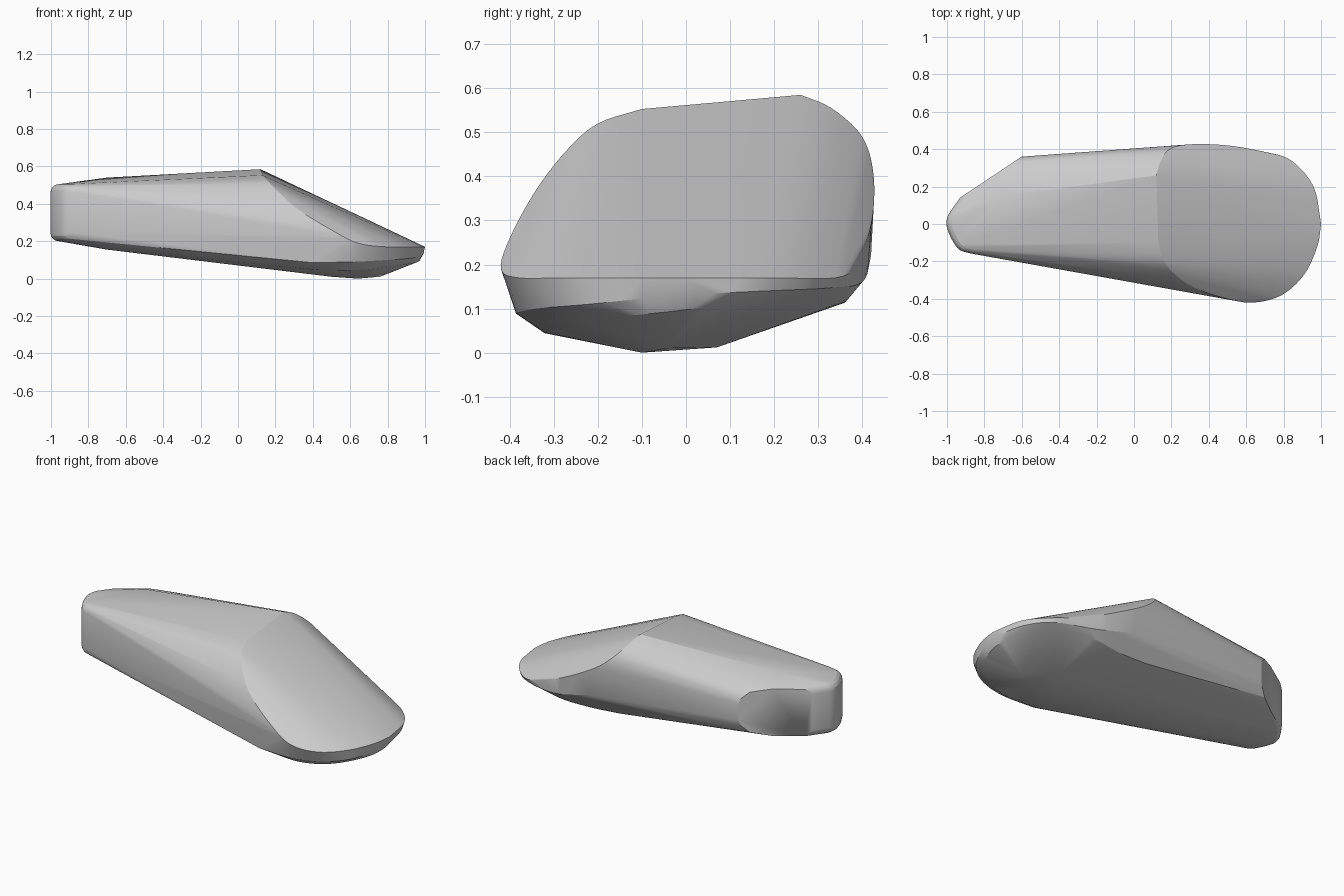
import bpy
import bmesh
from math import sin, cos, pi, radians
from mathutils import Vector

old_cube = bpy.data.objects.get("Cube")
if old_cube:
    bpy.data.objects.remove(old_cube, do_unlink=True)


def smooth_path(points, steps=5):
    """Sample a Catmull-Rom curve through the given points."""
    pts = [Vector(p) for p in points]
    pts = [pts[0] * 2 - pts[1]] + pts + [pts[-1] * 2 - pts[-2]]
    samples = []
    for a, b, c, d in zip(pts, pts[1:], pts[2:], pts[3:]):
        for i in range(steps):
            t = i / steps
            samples.append((b * 2 + (c - a) * t
                            + (a * 2 - b * 5 + c * 4 - d) * t ** 2
                            + (b * 3 - a - c * 3 + d) * t ** 3) / 2)
    return samples + [pts[-2]]


def rounded_wall(outline, low, high, radius, centre, steps=4):
    """Upright wall along an outline, with its top and bottom edges rounded."""
    points = []
    for p in smooth_path(outline, 3):
        inward = (Vector(centre) - p).normalized()
        for i in range(steps + 1):
            angle = i / steps * pi / 2
            inset = p + inward * radius * (1 - cos(angle))
            lift = radius * (1 - sin(angle))
            points.append(Vector((inset.x, inset.y, high - lift)))
            points.append(Vector((inset.x, inset.y, low + lift)))
    return points


# Narrow rounded end
narrow_end = rounded_wall(
    [(-.86, -.16), (-.93, -.14), (-.97, -.09), (-1, -.02), (-1, .03),
     (-.98, .07), (-.93, .14)], .2, .505, .045, (-.8, .03))

# Upright flat facet on the rear of the narrow end
facet_line = [(-.9, .21, .49), (-.75, .21, .49), (-.65, .23, .47),
              (-.61, .27, .43), (-.6, .3, .4)]
facet = [Vector((x, .36 + (x + .6) / 1.5, z))
         for x, low, high in facet_line for z in (low, high)]

# Crease between the sloping face and the sides, running into the level rim
front_crease = smooth_path(
    [(.13, -.1, .553), (.16, -.2, .52), (.22, -.27, .46), (.32, -.34, .37),
     (.5, -.4, .26), (.64, -.42, .19), (.79, -.38, .17), (.91, -.27, .17),
     (.98, -.12, .17), (1, 0, .17)])
rear_crease = smooth_path(
    [(.12, .26, .585), (.14, .33, .555), (.19, .4, .49), (.3, .426, .4),
     (.5, .42, .29), (.7, .385, .2), (.84, .34, .17), (.96, .2, .17),
     (1, 0, .17)])

# Soft lower edge around the wide end
lower_edge = smooth_path(
    [(.42, -.31, .047), (.62, -.32, .045), (.79, -.28, .06), (.92, -.16, .08),
     (.97, -.02, .095), (.94, .14, .115), (.84, .28, .13), (.6, .36, .12),
     (.4, .35, .11), (.2, .34, .12)])
bulge = smooth_path(
    [(.4, -.37, .085), (.62, -.385, .09), (.8, -.34, .1), (.93, -.22, .11),
     (.99, -.02, .13), (.96, .18, .14), (.84, .325, .147), (.6, .4, .16),
     (.35, .42, .22)])

# Flat keel and the slight ridges on top and underneath
keel = [Vector(p) for p in [(.5, -.09, .01), (.64, -.1, 0), (.76, -.04, .01),
                            (.6, .07, .012), (-.7, -.04, .155),
                            (-.7, .15, .54)]]

# Wrap one taut skin around all the profiles
bm = bmesh.new()
for point in (narrow_end + facet + front_crease + rear_crease
              + lower_edge + bulge + keel):
    bm.verts.new(point)
bmesh.ops.remove_doubles(bm, verts=bm.verts, dist=.002)
hull = bmesh.ops.convex_hull(bm, input=bm.verts)
loose = {g for g in hull["geom_interior"] + hull["geom_unused"]
         if isinstance(g, bmesh.types.BMVert)}
bmesh.ops.delete(bm, geom=list(loose), context="VERTS")
bmesh.ops.dissolve_limit(bm, angle_limit=radians(1), verts=bm.verts,
                         edges=bm.edges)
bmesh.ops.recalc_face_normals(bm, faces=bm.faces)
mesh = bpy.data.meshes.new("wedge_body")
bm.to_mesh(mesh)
bm.free()
body = bpy.data.objects.new("wedge_body", mesh)
bpy.context.collection.objects.link(body)

# Plain grey material
grey = bpy.data.materials.new("plain_grey")
grey.use_nodes = True
colour = (.6, .6, .6, 1)
grey.diffuse_color = colour
grey.node_tree.nodes["Principled BSDF"].inputs["Base Color"].default_value = colour
mesh.materials.append(grey)

# Smooth skin with crisp creases
bpy.ops.object.select_all(action="DESELECT")
body.select_set(True)
bpy.context.view_layer.objects.active = body
bpy.ops.object.shade_smooth_by_angle(angle=radians(22))
